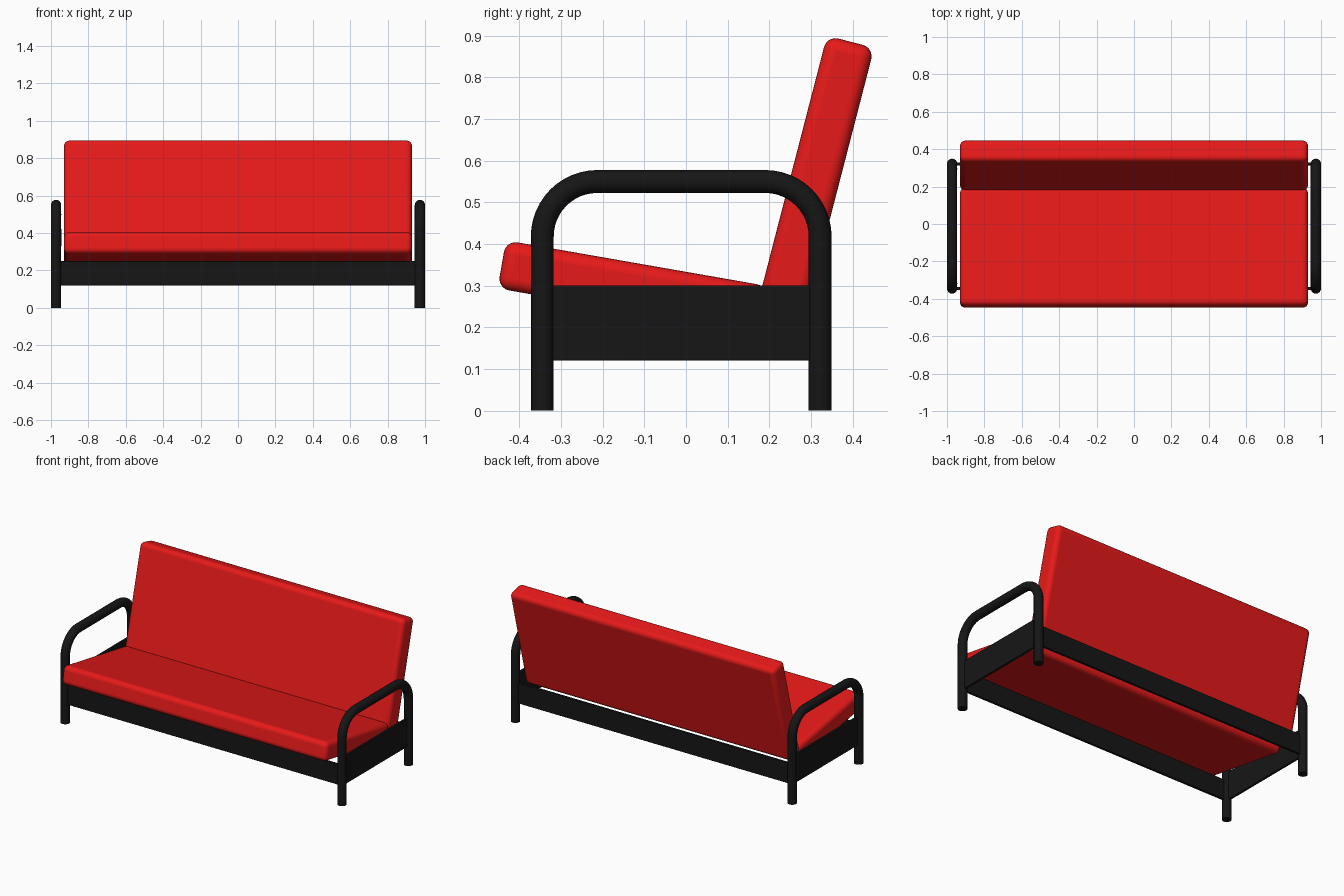
import bpy
from math import radians, sin, cos, pi

if "Cube" in bpy.data.objects:
    bpy.data.objects.remove(bpy.data.objects["Cube"])


def material(name, colour):
    m = bpy.data.materials.new(name)
    m.diffuse_color = colour
    m.use_nodes = True
    m.node_tree.nodes["Principled BSDF"].inputs["Base Color"].default_value = m.diffuse_color
    return m


red = material("red_fabric", (0.80, 0.01, 0.01, 1))
black = material("black_metal", (0.008, 0.008, 0.008, 1))


def box(name, loc, size, mat, bevel, segments, tilt=0):
    bpy.ops.mesh.primitive_cube_add(size=1, location=loc)
    ob = bpy.context.object
    ob.name = name
    ob.scale = size
    bpy.ops.object.transform_apply(location=False, rotation=False, scale=True)
    ob.rotation_euler.x = radians(tilt)
    mod = ob.modifiers.new("rounded_edges", "BEVEL")
    mod.width, mod.segments = bevel, segments
    ob.data.materials.append(mat)
    bpy.ops.object.shade_smooth_by_angle(angle=radians(40))
    return ob


# Bent tube: front leg, arm rest and back leg in one piece
FRONT, BACK, TOP, BEND, RADIUS, SIDE = -0.345, 0.322, 0.550, 0.132, 0.0275, 0.9725


def arm_tube(name, x):
    path = [(FRONT, 0)]
    for centre, start in ((FRONT + BEND, pi), (BACK - BEND, pi / 2)):
        for i in range(13):
            a = start - i / 12 * pi / 2
            path.append((centre + BEND * cos(a), TOP - BEND + BEND * sin(a)))
    path.append((BACK, 0))
    cu = bpy.data.curves.new(name, "CURVE")
    cu.dimensions = "3D"
    cu.bevel_depth, cu.bevel_resolution = RADIUS, 6
    cu.use_fill_caps = True
    sp = cu.splines.new("POLY")
    sp.points.add(len(path) - 1)
    for p, (y, z) in zip(sp.points, path):
        p.co = (x, y, z, 1)
    sp.use_smooth = True
    cu.materials.append(black)
    ob = bpy.data.objects.new(name, cu)
    bpy.context.collection.objects.link(ob)


# Side frames
for label, s in (("left", -1), ("right", 1)):
    arm_tube(label + "_arm_tube", s * SIDE)
    box(label + "_side_panel", (s * SIDE, (FRONT + BACK) / 2, 0.21),
        (0.016, BACK - FRONT, 0.18), black, 0.003, 2)

# Long rails between the side frames
for label, y in (("front", FRONT), ("back", BACK)):
    box(label + "_rail", (0, y, 0.185), (2 * SIDE, 0.016, 0.13), black, 0.003, 2)

# Cushions
box("seat_cushion", (0, -0.127, 0.296), (1.86, 0.64, 0.117), red, 0.028, 5, -9.9)
box("back_cushion", (0, 0.3125, 0.566), (1.86, 0.117, 0.66), red, 0.028, 5, -14.5)
